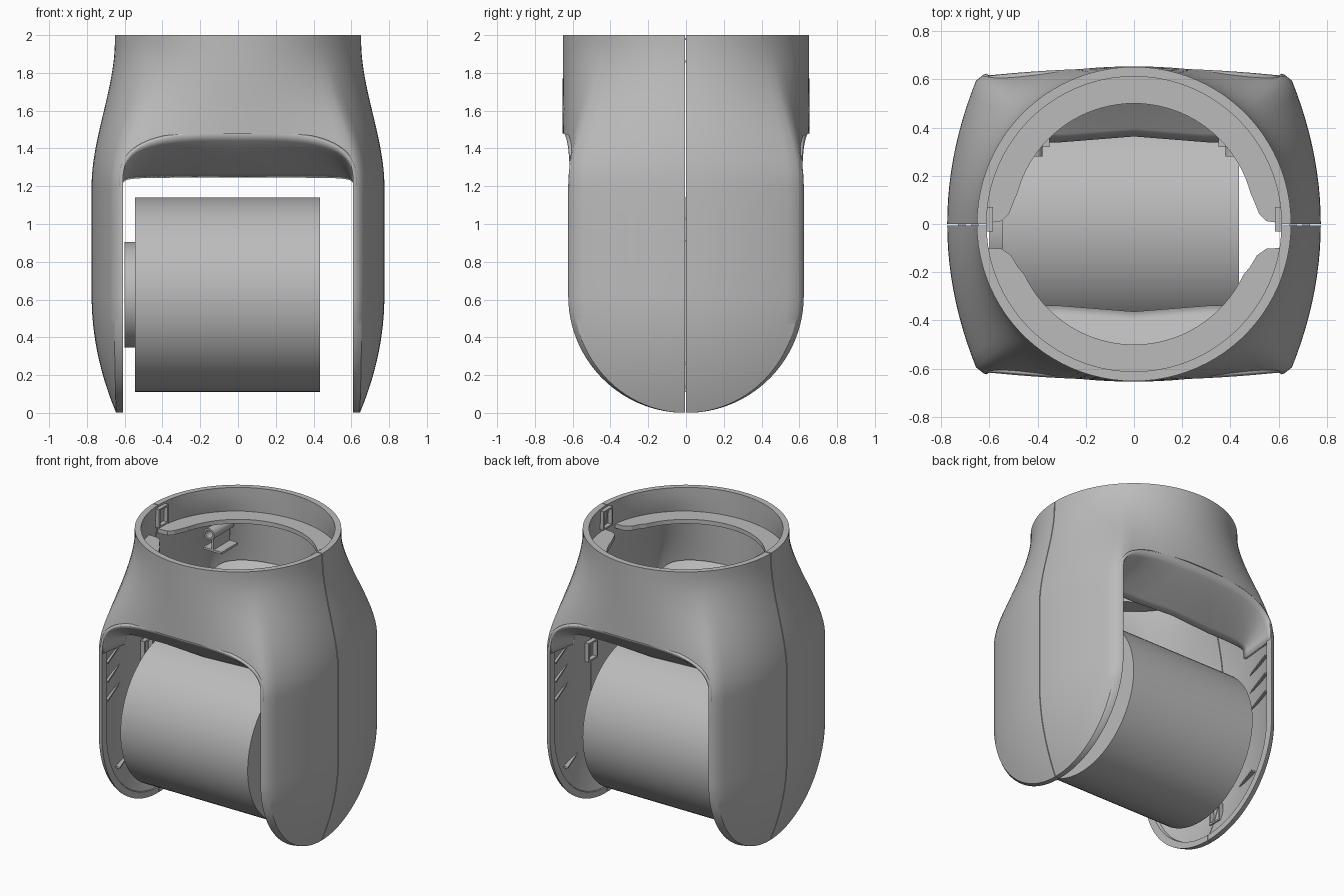
import bpy, bmesh, math
from mathutils import Matrix, Vector

old = bpy.data.objects.get("Cube")
if old:
    bpy.data.objects.remove(old, do_unlink=True)

grey = bpy.data.materials.new("mid grey")
grey.use_nodes = True
grey.diffuse_color = (0.5, 0.5, 0.5, 1)
grey.node_tree.nodes["Principled BSDF"].inputs["Base Color"].default_value = (0.5, 0.5, 0.5, 1)

AXLE = 0.62      # height of the cheek centre, also the cheek radius
WALL = 0.04
INNER = 0.61     # half width of the opening between the cheeks


def finish(name, bm):
    bmesh.ops.recalc_face_normals(bm, faces=bm.faces)
    me = bpy.data.meshes.new(name)
    bm.to_mesh(me)
    bm.free()
    me.materials.append(grey)
    ob = bpy.data.objects.new(name, me)
    bpy.context.scene.collection.objects.link(ob)
    return ob


def activate(ob):
    bpy.ops.object.select_all(action="DESELECT")
    ob.select_set(True)
    bpy.context.view_layer.objects.active = ob


def smooth(ob, angle=32):
    activate(ob)
    bpy.ops.object.shade_smooth_by_angle(angle=math.radians(angle))


def cut(ob, cutter):
    activate(ob)
    mod = ob.modifiers.new("cut", "BOOLEAN")
    mod.operation, mod.solver, mod.object = "DIFFERENCE", "EXACT", cutter
    bpy.ops.object.modifier_apply(modifier=mod.name)
    bpy.data.objects.remove(cutter, do_unlink=True)


def prism(bm, points, offset):
    """Extrude a flat outline by the offset vector."""
    low = [bm.verts.new(p) for p in points]
    high = [bm.verts.new(Vector(p) + Vector(offset)) for p in points]
    bm.faces.new(low)
    bm.faces.new(high[::-1])
    for i in range(len(low)):
        j = (i + 1) % len(low)
        bm.faces.new((low[i], low[j], high[j], high[i]))


def box(bm, centre, size):
    mat = Matrix.Translation(centre) @ Matrix.Diagonal((*size, 1))
    bmesh.ops.create_cube(bm, size=1, matrix=mat)


def section(z, t):
    """Outline at height z: a barrel shape below that blends to a circle above."""
    u = min(max((1.97 - z) / 0.77, 0), 1)
    blend = u * u * (3 - 2 * u)
    drop = max(AXLE - z, 0)
    half_y = math.sqrt(max((AXLE - t) ** 2 - drop ** 2, 1e-6))

    def side(y):
        return 0.775 - t - 0.13 * (y * y + drop * drop) / AXLE ** 2

    n, quarter = 12, []
    for i in range(n):
        s = 0.96 * i / (n - 1)
        quarter.append((side(half_y * s), half_y * s, 45 * s))
    edge = side(half_y)
    for i in range(n):
        s = 0.04 + 0.96 * i / (n - 1)
        quarter.append((edge * (1 - s), half_y + 0.035 * (1 - (1 - s) ** 2), 45 + 45 * s))
    mixed = []
    for x, y, a in quarter:
        c = Vector((math.cos(math.radians(a)), math.sin(math.radians(a)))) * (0.652 - t)
        mixed.append(c.lerp(Vector((x, y)), blend))
    q2 = [Vector((-p.x, p.y)) for p in mixed[-2::-1]]
    top = mixed + q2
    return [(p.x, p.y, z) for p in top + [Vector((p.x, -p.y)) for p in top[-2:0:-1]]]


def loft(name, t, top):
    r = AXLE - t
    levels = [AXLE - r * math.cos(math.radians(3 + 87 * i / 24)) for i in range(25)]
    levels += [AXLE + 0.58 * i / 4 for i in range(1, 5)]
    levels += [1.2 + (top - 1.2) * i / 24 for i in range(1, 25)]
    bm = bmesh.new()
    rings = [[bm.verts.new(p) for p in section(z, t)] for z in levels]
    for a, b in zip(rings, rings[1:]):
        for i in range(len(a)):
            j = (i + 1) % len(a)
            bm.faces.new((a[i], a[j], b[j], b[i]))
    bm.faces.new(rings[0])
    bm.faces.new(rings[-1])
    return finish(name, bm)


def arch(base, rise, n, count=48):
    """Points over the opening, from one cheek to the other."""
    pts = []
    for i in range(count + 1):
        a = math.pi * i / count
        c, s = math.cos(a), max(math.sin(a), 0)
        pts.append((INNER * math.copysign(abs(c) ** (2 / n), c), base + rise * s ** (2 / n)))
    return pts


# Hollow housing with the front-to-back opening
housing = loft("housing", 0, 2)
cut(housing, loft("cavity_cutter", WALL, 2.06))
bm = bmesh.new()
outline = [(INNER, -0.2)] + arch(1.2, 0.28, 3) + [(-INNER, -0.2)]
prism(bm, [(x, -1, z) for x, z in outline], (0, 2, 0))
cut(housing, finish("opening_cutter", bm))

# Seam between the front and back halves
bm = bmesh.new()
box(bm, (0, -0.003, 1), (2, 0.006, 3))
cut(housing, finish("seam_cutter", bm))
smooth(housing)

# Sloping webs from the arch edges down to the inner opening
for name, sign in (("front_web", -1), ("back_web", 1)):
    bm = bmesh.new()
    rows = []
    outer, inner = arch(1.2, 0.28, 3), arch(1.17, 0.075, 8)
    for k in range(9):
        t = k / 8
        row = []
        for (xo, zo), (xi, zi) in zip(outer, inner):
            y_out = 0.612 + 0.035 * (1 - (xo / 0.645) ** 2)
            y_in = 0.35 + 0.025 * math.exp(-(xi / 0.06) ** 2)
            ease = t ** 0.85
            row.append(bm.verts.new((xo + (xi - xo) * t, sign * (y_out + (y_in - y_out) * t),
                                     zo + (zi - zo) * ease)))
        rows.append(row)
    for a, b in zip(rows, rows[1:]):
        for i in range(len(a) - 1):
            bm.faces.new((a[i], a[i + 1], b[i + 1], b[i]))
    web = finish(name, bm)
    # keep the thickness above the visible underside
    if sum(p.normal.z for p in web.data.polygons) > 0:
        web.data.flip_normals()
    mod = web.modifiers.new("thickness", "SOLIDIFY")
    mod.thickness, mod.offset = 0.02, -1
    smooth(web)

# Flat ledge inside the collar, in two halves
flare_back = [(0.6, 0.005), (0.55, 0.012), (0.52, 0.04), (0.5, 0.09)]
flare_front = [(0.6, 0.1), (0.55, 0.102), (0.51, 0.13), (0.48, 0.18)]
for name, sign, flare, start in (("back_ledge", 1, flare_back, 15), ("front_ledge", -1, flare_front, 25)):
    def arc(r, a0):
        angles = [math.radians(a0 + (180 - 2 * a0) * i / 40) for i in range(41)]
        return [(r * math.cos(a), r * math.sin(a)) for a in angles]
    a0 = math.degrees(math.asin(flare[0][1] / 0.625))
    pts = arc(0.625, a0) + [(-x, y) for x, y in flare] + arc(0.5, start)[::-1] + flare[::-1]
    bm = bmesh.new()
    prism(bm, [(x, sign * y, 1.8) for x, y in pts], (0, 0, 0.03))
    finish(name, bm)


def drum(name, radius, x0, x1):
    bm = bmesh.new()
    mat = Matrix.Translation(((x0 + x1) / 2, 0, 0.625)) @ Matrix.Rotation(math.pi / 2, 4, "Y")
    bmesh.ops.create_cone(bm, cap_ends=True, segments=96, radius1=radius, radius2=radius,
                          depth=x1 - x0, matrix=mat)
    smooth(finish(name, bm))


# Drum and its hub
drum("drum", 0.515, -0.545, 0.435)
drum("drum_hub", 0.28, -0.6, -0.54)

# Stiffening ribs and clip frames inside the cheeks
bm = bmesh.new()
for sx in (-1, 1):
    for sy in (-1, 1):
        for z, reach in ((1.1, 0.55), (0.97, 0.55), (0.84, 0.55), (0.32, 0.42)):
            tri = [(0.615, reach), (0.65, reach), (0.72, reach - 0.3)]
            prism(bm, [(sx * x, sy * y, z) for x, y in tri], (0, 0, 0.012))
    for x, z in ((0.6, 1.92), (0.715, 0.97), (0.66, 0.2)):
        for side in (-1, 1):
            box(bm, (sx * x, 0.02 + side * 0.045, z), (0.03, 0.012, 0.13))
            box(bm, (sx * x, 0.02, z + side * 0.06), (0.03, 0.09, 0.012))
finish("cheek_ribs", bm)

# Small screw tubes under the back ledge
for name, x in (("right_screw_tube", -0.42), ("left_screw_tube", 0.42)):
    bm = bmesh.new()
    rings = []
    for r, y in ((0.04, 0.28), (0.04, 0.5), (0.026, 0.5), (0.026, 0.28)):
        rings.append([bm.verts.new((x + r * math.cos(a), y, 1.74 + r * math.sin(a)))
                      for a in (math.tau * i / 24 for i in range(24))])
    for a, b in zip(rings, rings[1:] + rings[:1]):
        for i in range(24):
            bm.faces.new((a[i], a[i - 1], b[i - 1], b[i]))
    box(bm, (x, 0.41, 1.66), (0.015, 0.18, 0.09))
    box(bm, (x, 0.41, 1.61), (0.14, 0.18, 0.015))
    smooth(finish(name, bm))
